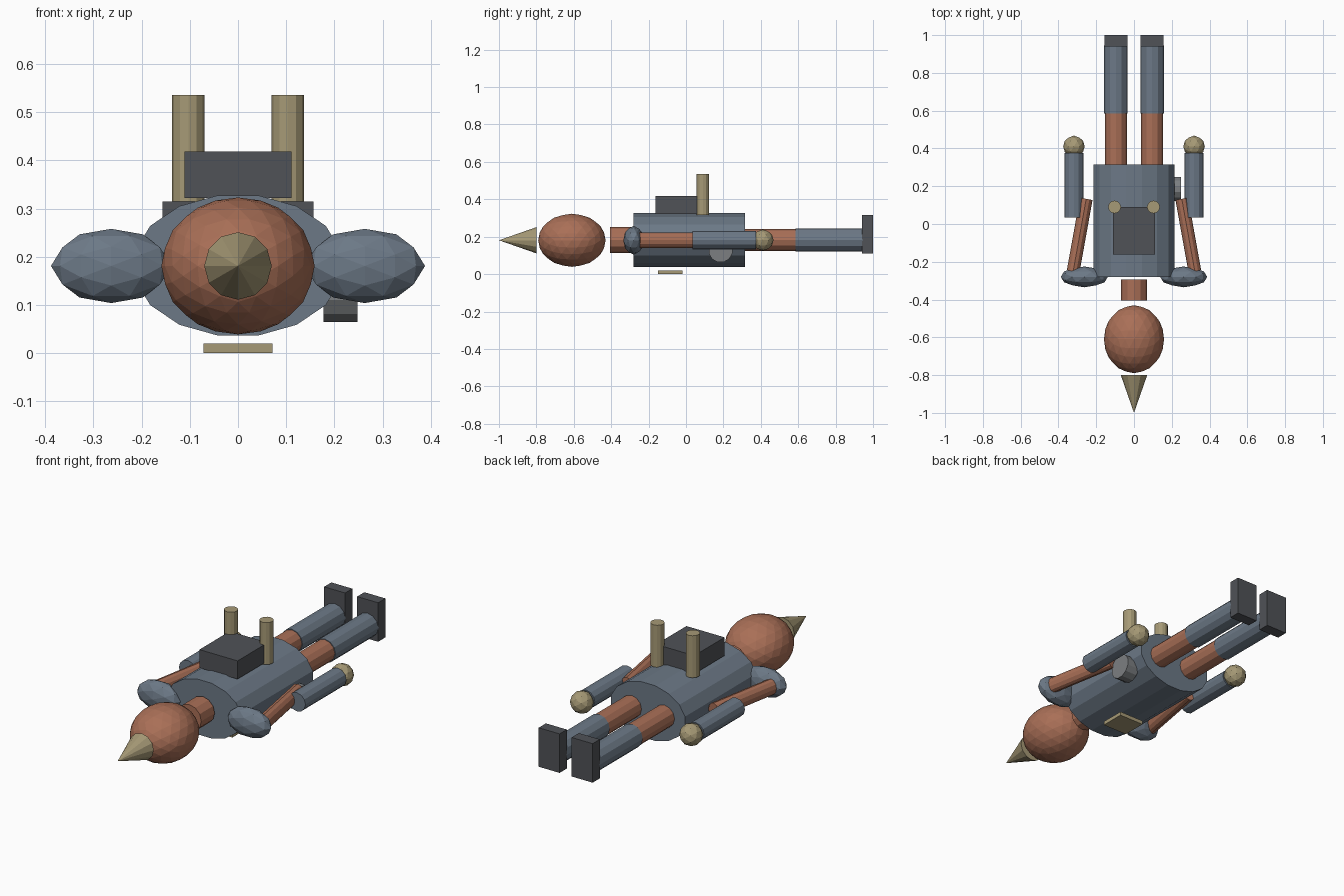
import bpy, bmesh, math
from mathutils import Matrix, Vector

if "Cube" in bpy.data.objects:
    bpy.data.objects.remove(bpy.data.objects["Cube"])

ZC = 0.182  # height of the body axis


def material(name, rgb):
    m = bpy.data.materials.new(name)
    m.diffuse_color = (*rgb, 1)
    m.use_nodes = True
    m.node_tree.nodes["Principled BSDF"].inputs["Base Color"].default_value = m.diffuse_color
    return m


CLOTH = material("blue_grey", (0.15, 0.19, 0.24))
SKIN = material("copper", (0.40, 0.16, 0.095))
BRASS = material("brass", (0.38, 0.32, 0.18))
DARK = material("dark_grey", (0.08, 0.085, 0.095))
GREY = material("mid_grey", (0.20, 0.21, 0.22))


def finish(bm, name, mat):
    bmesh.ops.recalc_face_normals(bm, faces=bm.faces)
    me = bpy.data.meshes.new(name)
    bm.to_mesh(me)
    bm.free()
    me.materials.append(mat)
    ob = bpy.data.objects.new(name, me)
    bpy.context.collection.objects.link(ob)
    return ob


def box(name, lo, hi, mat):
    lo, hi = Vector(lo), Vector(hi)
    bm = bmesh.new()
    bmesh.ops.create_cube(bm, size=1, matrix=Matrix.Translation((lo + hi) / 2)
                          @ Matrix.Diagonal((*(hi - lo), 1)))
    return finish(bm, name, mat)


def tube(name, a, b, r, mat, sides=12, phase=0.0, r2=None):
    """Cylinder or cone from a to b; r = (sideways radius, other radius)."""
    a, b = Vector(a), Vector(b)
    axis = (b - a).normalized()
    up = Vector((0, 0, 1)) if abs(axis.z) < 0.9 else Vector((0, 1, 0))
    side = axis.cross(up).normalized()
    up = side.cross(axis)
    rot = Matrix((side, up, axis)).transposed().to_4x4()
    # keep the local frame right-handed
    if rot.determinant() < 0:
        rot = Matrix((-side, up, axis)).transposed().to_4x4()
    bm = bmesh.new()
    bmesh.ops.create_cone(
        bm, cap_ends=True, segments=sides, radius1=1,
        radius2=1 if r2 is None else r2, depth=(b - a).length,
        matrix=Matrix.Translation((a + b) / 2) @ rot
        @ Matrix.Diagonal((r[0], r[1], 1, 1)) @ Matrix.Rotation(phase, 4, 'Z'))
    return finish(bm, name, mat)


def ball(name, centre, r, mat, sub=2):
    """Faceted ellipsoid with icosahedron edges centred on the axes."""
    bm = bmesh.new()
    bmesh.ops.create_icosphere(bm, subdivisions=sub, radius=1)
    # tilt so an edge midpoint of the icosahedron points straight up
    ring = max((v.co for v in bm.verts if abs(v.co.y) < 1e-4
                and abs(v.co.z - 0.4472) < 1e-3), key=lambda c: abs(c.x))
    tilt = -math.copysign(math.atan2(abs(ring.x), ring.z) / 2, ring.x)
    bm.transform(Matrix.Translation(centre) @ Matrix.Diagonal((*r, 1))
                 @ Matrix.Rotation(tilt, 4, 'Y'))
    return finish(bm, name, mat)


# torso, neck, head and pointed cap along the body axis
tube("torso", (0, -0.28, ZC), (0, 0.315, ZC), (0.219, 0.148), CLOTH, 16, math.pi / 16)
tube("neck", (0, -0.405, ZC), (0, -0.293, ZC), (0.07, 0.07), SKIN)
ball("head", (0, -0.61, 0.181), (0.159, 0.18, 0.142), SKIN, 3)
tube("pointed_cap", (0, -0.80, 0.181), (0, -1.0, 0.181), (0.07, 0.07), BRASS, 12, 0, 0)

# backpack, chest plate and hip canister
box("backpack", (-0.111, -0.162, 0.322), (0.111, 0.09, 0.418), DARK)
box("chest_plate", (-0.072, -0.15, 0), (0.072, -0.02, 0.02), BRASS)
tube("hip_canister", (0.177, 0.185, 0.127), (0.248, 0.185, 0.127), (0.065, 0.065), GREY,
     12, math.pi / 12)

# paired parts
for side, s in (("left", -1), ("right", 1)):
    tube(f"{side}_exhaust_pipe", (s * 0.103, 0.09, 0.315), (s * 0.103, 0.09, 0.536),
         (0.034, 0.034), BRASS)
    ball(f"{side}_shoulder", (s * 0.263, -0.28, 0.181), (0.125, 0.055, 0.077), CLOTH)
    tube(f"{side}_upper_arm", (s * 0.322, -0.25, ZC), (s * 0.253, 0.133, ZC),
         (0.034, 0.041), SKIN)
    tube(f"{side}_forearm", (s * 0.318, 0.035, ZC), (s * 0.318, 0.375, ZC),
         (0.05, 0.049), CLOTH)
    ball(f"{side}_hand", (s * 0.318, 0.411, ZC), (0.057, 0.057, 0.057), BRASS)
    tube(f"{side}_thigh", (s * 0.096, 0.30, ZC), (s * 0.096, 0.59, ZC),
         (0.058, 0.058), SKIN)
    tube(f"{side}_shin", (s * 0.096, 0.585, ZC), (s * 0.096, 0.945, ZC),
         (0.062, 0.062), CLOTH)
    x = sorted((s * 0.035, s * 0.157))
    box(f"{side}_foot", (x[0], 0.94, 0.11), (x[1], 1.0, 0.315), DARK)
